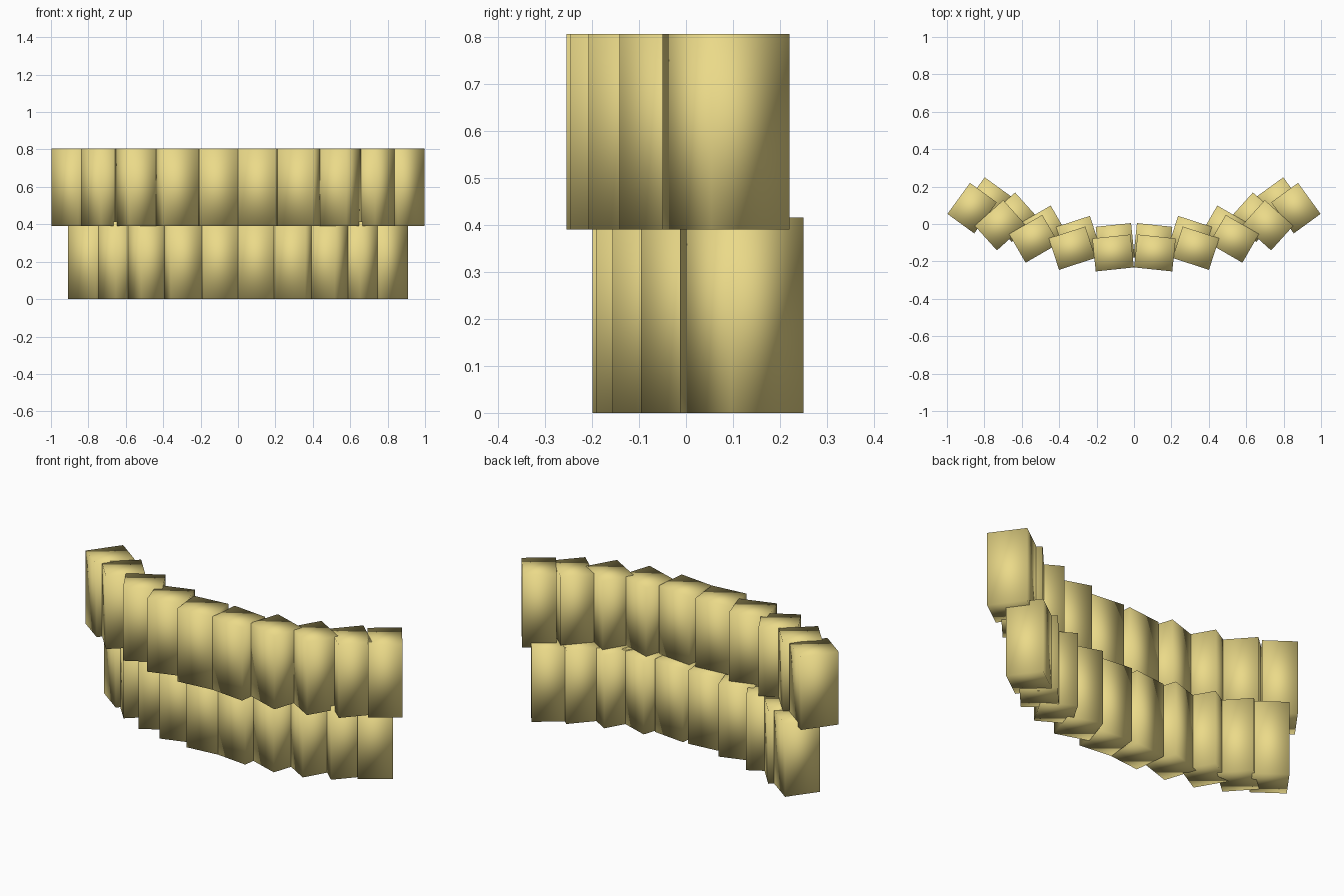
import bpy
from math import sin, cos, radians

if "Cube" in bpy.data.objects:
    bpy.data.objects.remove(bpy.data.objects["Cube"])

mat = bpy.data.materials.new("ivory_yellow")
mat.diffuse_color = (0.83, 0.70, 0.25, 1)
mat.use_nodes = True
mat.node_tree.nodes["Principled BSDF"].inputs["Base Color"].default_value = mat.diffuse_color


def block(name, size, loc, angle):
    """Smooth-shaded box turned about z."""
    bpy.ops.mesh.primitive_cube_add(size=1, location=loc, rotation=(0, 0, angle))
    ob = bpy.context.object
    ob.name = name
    ob.scale = size
    bpy.ops.object.transform_apply(location=False, rotation=False, scale=True)
    bpy.ops.object.shade_smooth()
    ob.data.materials.append(mat)


def arch(name, rx, ry, cy, width, depth, z0, height):
    """Ten blocks fanned along an elliptical arc bulging to the front."""
    for side, label in ((-1, "left"), (1, "right")):
        for i in range(5):
            a = radians(6 + 12 * i)
            loc = (side * rx * sin(a), cy - ry * cos(a), z0 + height / 2)
            block(f"{name}_{label}_{i + 1}", (width, depth, height), loc, -side * a)


# Lower and upper rows of teeth
arch("lower_tooth", 0.963, 0.53, 0.43, 0.19, 0.185, 0.0, 0.415)
arch("upper_tooth", 1.070, 0.589, 0.431, 0.205, 0.177, 0.39, 0.415)
